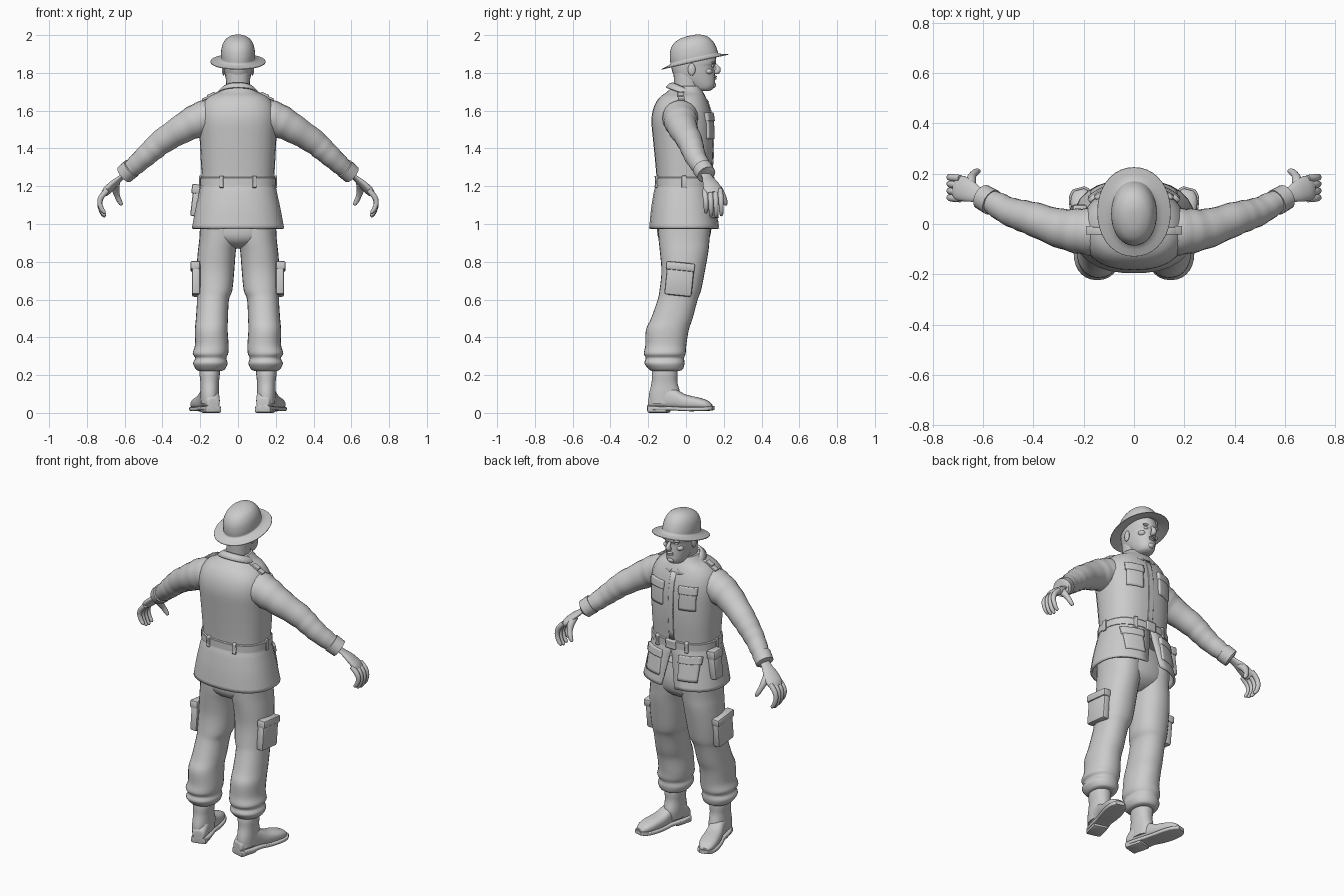
import bpy, bmesh, math
from mathutils import Vector as V, Matrix as M


def finish(name, bm, mirror=False, solid=0, angle=0.75):
    bmesh.ops.recalc_face_normals(bm, faces=bm.faces)
    me = bpy.data.meshes.new(name)
    bm.to_mesh(me)
    bm.free()
    me.shade_smooth()
    me.set_sharp_from_angle(angle=angle)
    ob = bpy.data.objects.new(name, me)
    bpy.context.collection.objects.link(ob)
    if solid:
        m = ob.modifiers.new("thickness", 'SOLIDIFY')
        m.thickness, m.offset = solid, 0
    if mirror:
        ob.modifiers.new("mirror", 'MIRROR').use_mirror_merge = False
    return ob


def smooth(keys, k=4):
    """Catmull-Rom resampling of number tuples."""
    out = []
    for i in range(len(keys) - 1):
        a, b, c, d = (keys[min(max(j, 0), len(keys) - 1)] for j in range(i - 1, i + 3))
        for s in range(k):
            t = s / k
            out.append(tuple(q + 0.5 * t * (r - p + t * (2*p - 5*q + 4*r - w + t * (3*(q - r) + w - p)))
                             for p, q, r, w in zip(a, b, c, d)))
    return out + [keys[-1]]


def oval(c, u, v, p=2.0, n=28, gap=None):
    """Superellipse ring; gap leaves it open around the +v side."""
    row = []
    for i in range(n):
        a = 2 * math.pi * i / n if gap is None else math.pi/2 + gap + (2*math.pi - 2*gap) * i / (n - 1)
        x, y = math.cos(a), math.sin(a)
        row.append(V(c) + V(u) * math.copysign(abs(x) ** (2/p), x) + V(v) * math.copysign(abs(y) ** (2/p), y))
    return row


def loft(name, rows, closed=True, xf=None, **kw):
    bm = bmesh.new()
    vs = [[bm.verts.new(xf @ p if xf else p) for p in r] for r in rows]
    n = len(vs[0])
    for a, b in zip(vs, vs[1:]):
        for i in range(n if closed else n - 1):
            j = (i + 1) % n
            bm.faces.new((a[i], a[j], b[j], b[i]))
    if closed:
        bm.faces.new(vs[0])
        bm.faces.new(vs[-1])
    return finish(name, bm, **kw)


def level(z, yb, yf, rx, xc=0, p=2.2, tilt=0, gap=None):
    """Horizontal ring from back y, front y and half width."""
    h = (yf - yb) / 2
    return oval((xc, (yf + yb)/2, z), (rx, 0, 0), (0, h, h * tilt), p, gap=gap)


def tube(name, keys, ref=(0, 0, 1), flat=1.0, wrinkle=0, k=4, **kw):
    """Round limb along (x, y, z, radius) points."""
    pts = smooth(keys, k)
    rows = []
    for i, (x, y, z, r) in enumerate(pts):
        t = (V(pts[min(i + 1, len(pts) - 1)][:3]) - V(pts[max(i - 1, 0)][:3])).normalized()
        u = t.cross(V(ref)).normalized()
        r *= 1 + wrinkle * math.sin(i * 1.7)
        rows.append(oval((x, y, z), u * r, u.cross(t) * r * flat, n=20))
    return loft(name, rows, **kw)


def box(name, loc, size, rot=(0, 0, 0), bevel=0.008, xf=None, **kw):
    bm = bmesh.new()
    bmesh.ops.create_cube(bm, size=1)
    bmesh.ops.scale(bm, vec=size, verts=bm.verts)
    bmesh.ops.bevel(bm, geom=bm.edges[:], offset=bevel, segments=2, affect='EDGES', profile=0.5)
    m = M.Translation(loc)
    for a, ax in zip(rot, 'XYZ'):
        m = m @ M.Rotation(a, 4, ax)
    bmesh.ops.transform(bm, matrix=(xf @ m) if xf else m, verts=bm.verts)
    return finish(name, bm, **kw)


def ball(name, loc, size, **kw):
    bm = bmesh.new()
    bmesh.ops.create_uvsphere(bm, u_segments=16, v_segments=10, radius=1)
    bmesh.ops.transform(bm, matrix=M.Translation(loc) @ M.Diagonal((*size, 1)), verts=bm.verts)
    return finish(name, bm, **kw)


# Jacket: z, back y, front y, half width
JP = 2.4
jacket = smooth([(1.73, -.07, .075, .075), (1.70, -.10, .09, .105), (1.67, -.14, .105, .16),
                 (1.62, -.17, .125, .195), (1.55, -.183, .14, .207), (1.45, -.175, .145, .203),
                 (1.35, -.165, .143, .198), (1.22, -.155, .133, .192), (1.17, -.165, .14, .2),
                 (1.08, -.18, .155, .22), (.975, -.19, .172, .24)])


def at(z):
    for a, b in zip(jacket, jacket[1:]):
        if a[0] >= z >= b[0]:
            t = (a[0] - z) / (a[0] - b[0])
            return [p + (q - p) * t for p, q in zip(a, b)]


def patch(name, x0, x1, z0, z1, t, back=False, **kw):
    """Slab lying on the jacket surface."""
    rows = []
    for i in range(9):
        z = z0 + (z1 - z0) * i / 8
        _, yb, yf, rx = at(z)
        row = []
        for j in range(9):
            x = x0 + (x1 - x0) * j / 8
            s = (yf - yb)/2 * (1 - abs(x / rx) ** JP) ** (1 / JP)
            row.append(V((x, (yf + yb)/2 + (-s if back else s), z)))
        rows.append(row)
    return loft(name, rows, closed=False, solid=2 * t, **kw)


loft("jacket_body", [level(*r, p=JP) for r in jacket if r[0] > 1.15])
# Open skirt with a split at the front
loft("jacket_skirt", [level(*r, p=JP, gap=.01 + max(0, 1.18 - r[0]) * .6) for r in jacket if r[0] < 1.25],
     closed=False, solid=.012)
loft("collar", [level(1.715, -.07, .078, .077, tilt=-.42, gap=.12), level(1.705, -.085, .1, .09, tilt=-.4, gap=.14),
                level(1.683, -.105, .122, .112, tilt=-.35, gap=.22)], closed=False, solid=.008)
patch("button_placket", -.016, .016, 1.25, 1.65, .004)
patch("chest_pocket", .055, .145, 1.45, 1.57, .010, mirror=True)
patch("chest_pocket_flap", .05, .15, 1.545, 1.587, .015, mirror=True)
patch("skirt_pocket", .06, .165, 1.03, 1.165, .014, mirror=True)
patch("skirt_pocket_flap", .055, .17, 1.13, 1.172, .020, mirror=True)
box("shoulder_strap", (.145, -.025, 1.677), (.10, .035, .012), (0, .42, 0), .004, mirror=True)
box("shoulder_strap_loop", (.142, -.028, 1.684), (.045, .032, .016), (0, .42, 0), .004, mirror=True)

# Belt, loops and buckle
loft("belt", [level(z, at(z)[1] - o, at(z)[2] + o, at(z)[3] + o, p=JP)
              for z, o in ((1.202, .0), (1.204, .009), (1.243, .009), (1.245, .0))])
patch("belt_loop_back", .075, .093, 1.19, 1.255, .016, back=True, mirror=True)
patch("belt_loop_front", .085, .103, 1.19, 1.255, .016, mirror=True)
patch("belt_buckle", -.03, .03, 1.198, 1.25, .017)
box("belt_loop_side", (.2, -.01, 1.223), (.014, .025, .065), bevel=.003, mirror=True)
box("hip_pouch", (-.222, .035, 1.12), (.045, .075, .16), (0, .12, 0), .01)
box("hip_pouch_flap", (-.217, .035, 1.185), (.056, .083, .05), (0, .12, 0), .008)

# Sleeves and cuffs
tube("sleeve", [(.10, -.03, 1.57, .09), (.17, -.03, 1.562, .094), (.23, -.027, 1.54, .088), (.30, -.015, 1.502, .077),
                (.40, .02, 1.438, .067), (.45, .035, 1.395, .062), (.5, .052, 1.35, .056), (.55, .08, 1.305, .05),
                (.59, .10, 1.272, .044)], wrinkle=.022, mirror=True)
tube("cuff", [(.562, .085, 1.297, .044), (.564, .086, 1.295, .053), (.603, .108, 1.262, .051), (.606, .109, 1.26, .04)],
     k=1, mirror=True)

# Hands with curled fingers
tube("palm", [(.585, .098, 1.275, .03), (.62, .115, 1.245, .031), (.655, .13, 1.215, .044),
              (.69, .143, 1.18, .05), (.708, .148, 1.16, .04)], flat=.42, mirror=True)
for i, nm in enumerate(("index", "middle", "ring", "little")):
    y, s = .184 - .027 * i, (.93, 1, .95, .8)[i]
    tube(nm + "_finger", [(.69, y - .003, 1.18, .014), (.722, y, 1.145, .0145), (.732, y + .002, 1.145 - .04*s, .013),
                          (.722, y + .003, 1.145 - .08*s, .012), (.707, y + .003, 1.145 - .103*s, .009),
                          (.702, y + .003, 1.145 - .108*s, .003)], ref=(0, 1, 0), mirror=True)
tube("thumb", [(.645, .14, 1.215, .02), (.648, .172, 1.185, .02), (.64, .195, 1.15, .015), (.627, .207, 1.12, .013),
               (.617, .21, 1.103, .009), (.615, .21, 1.099, .003)], ref=(1, 0, 0), mirror=True)

# Trousers: z, inner x, outer x, back y, front y
loft("trouser_seat", [level(*r) for r in smooth([(1.1, -.14, .12, .18), (1.0, -.152, .135, .198), (.93, -.148, .125, .19),
                                                 (.89, -.115, .09, .12), (.87, -.06, .05, .05)])])
leg = smooth([(1.02, .0, .2, -.15, .135), (.92, .0, .205, -.145, .125), (.85, .012, .213, -.138, .118),
              (.75, .02, .22, -.13, .1), (.65, .03, .22, -.14, .08), (.6, .048, .217, -.15, .062),
              (.5, .053, .223, -.185, .035), (.44, .055, .228, -.212, .015), (.36, .05, .228, -.215, .002),
              (.315, .052, .24, -.223, -.002), (.29, .062, .226, -.213, -.01), (.262, .055, .238, -.22, -.008),
              (.23, .07, .222, -.195, -.018), (.222, .09, .205, -.18, -.04)])
loft("trouser_leg", [level(z, yb, yf, (xo - xi)/2, (xo + xi)/2) for z, xi, xo, yb, yf in leg], mirror=True)
box("thigh_pocket", (.222, -.035, .705), (.045, .145, .17), (-.1, 0, 0), .012, mirror=True)
box("thigh_pocket_flap", (.226, -.029, .775), (.052, .155, .045), (-.1, 0, 0), .01, mirror=True)

# Boots, built pointing forward then turned out
turn = M.Translation((.147, -.13, 0)) @ M.Rotation(-.26, 4, 'Z')
foot = smooth([(-.068, .018, .07, .03), (-.06, .036, .09, .025), (0, .046, .15, .022), (.07, .043, .13, .022),
               (.13, .049, .098, .018), (.2, .051, .082, .018), (.25, .041, .066, .02), (.275, .02, .045, .024)])
loft("boot_foot", [oval((0, s, (t + b)/2), (w, 0, 0), (0, 0, (t - b)/2), 2.5) for s, w, t, b in foot],
     xf=turn, mirror=True)
loft("boot_sole", [oval((0, s * 1.03, b + .002), (w + .005, 0, 0), (0, 0, .011), 6) for s, w, t, b in foot],
     xf=turn, mirror=True)
box("boot_heel", (0, -.014, .018), (.09, .11, .036), bevel=.012, xf=turn, mirror=True)
loft("boot_shaft", [level(*r) for r in smooth([(.05, -.195, -.04, .047, .15), (.1, -.195, -.03, .049, .15),
                                               (.16, -.182, -.045, .049, .15), (.21, -.18, -.045, .054, .15),
                                               (.26, -.17, -.05, .05, .15)])], mirror=True)

# Head and face
loft("neck", [level(*r) for r in ((1.66, -.06, .07, .06), (1.72, -.062, .072, .062), (1.80, -.066, .08, .064))])
loft("head", [level(*r, p=2.15) for r in smooth([
    (1.703, .06, .118, .024), (1.713, .03, .140, .042), (1.735, .0, .153, .054), (1.77, -.05, .154, .065),
    (1.80, -.07, .152, .071), (1.835, -.078, .151, .075), (1.855, -.078, .160, .076), (1.90, -.07, .152, .076),
    (1.93, -.05, .12, .06)])])
tube("nose", [(0, .148, 1.853, .007), (0, .160, 1.838, .009), (0, .170, 1.822, .013), (0, .165, 1.808, .015),
              (0, .15, 1.802, .009)], ref=(1, 0, 0))
ball("upper_lip", (0, .154, 1.780), (.022, .010, .006))
ball("lower_lip", (0, .153, 1.770), (.019, .010, .006))
ball("chin", (0, .142, 1.735), (.022, .018, .016))
ball("eye", (.03, .138, 1.838), (.014, .010, .009), mirror=True)
ball("brow", (.032, .143, 1.855), (.024, .012, .007), mirror=True)
ball("cheek", (.042, .118, 1.808), (.022, .022, .016), mirror=True)
ball("ear", (.076, .03, 1.818), (.009, .02, .032), mirror=True)

# Brimmed hat, tilted back
tip = M.Translation((0, .048, 1.86)) @ M.Rotation(.22, 4, 'X')
brim = [(.08, .115, .05), (.084, .12, .012), (.118, .153, .002), (.145, .181, -.003), (.146, .182, -.001), (.145, .181, .001),
        (.118, .153, .007), (.093, .132, .014)]
dome = smooth([(.09, .129, .018), (.09, .126, .05), (.083, .114, .088), (.064, .088, .119), (.034, .048, .136),
               (.005, .008, .14)])
loft("hat", [oval((0, 0, z), (a, 0, 0), (0, b, 0), 2.1, n=36) for a, b, z in brim + dome], xf=tip)
